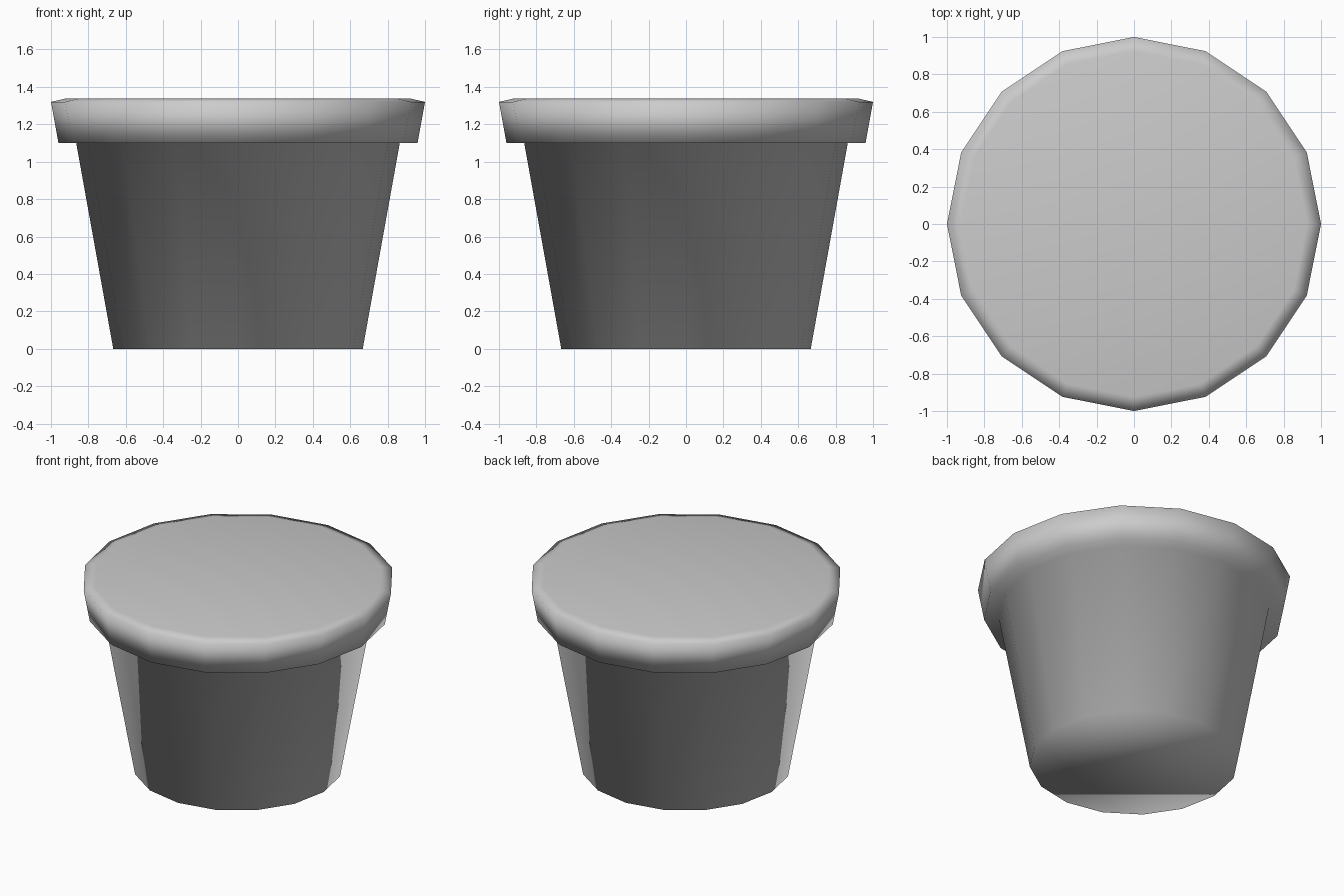
import bpy, bmesh, math

if "Cube" in bpy.data.objects:
    bpy.data.objects.remove(bpy.data.objects["Cube"])

SIDES = 16


def lathe(name, profile):
    """Spin (radius, z) points into a closed, smooth-shaded solid."""
    bm = bmesh.new()
    rings = []
    for r, z in profile:
        rings.append([bm.verts.new((r * math.cos(math.tau * i / SIDES),
                                    r * math.sin(math.tau * i / SIDES), z))
                      for i in range(SIDES)])
    for low, high in zip(rings, rings[1:]):
        for i in range(SIDES):
            j = (i + 1) % SIDES
            bm.faces.new((low[i], low[j], high[j], high[i]))
    bm.faces.new(rings[0][::-1])
    bm.faces.new(rings[-1])
    for face in bm.faces:
        face.smooth = True
    mesh = bpy.data.meshes.new(name)
    bm.to_mesh(mesh)
    bm.free()
    obj = bpy.data.objects.new(name, mesh)
    bpy.context.collection.objects.link(obj)
    return obj


# Tapered pot: base, wall, overhanging rim, chamfered edge and flat top
lathe("plant_pot", [
    (0.667, 0.0),
    (0.865, 1.10),
    (0.96, 1.10),
    (1.0, 1.32),
    (0.925, 1.337),
])
